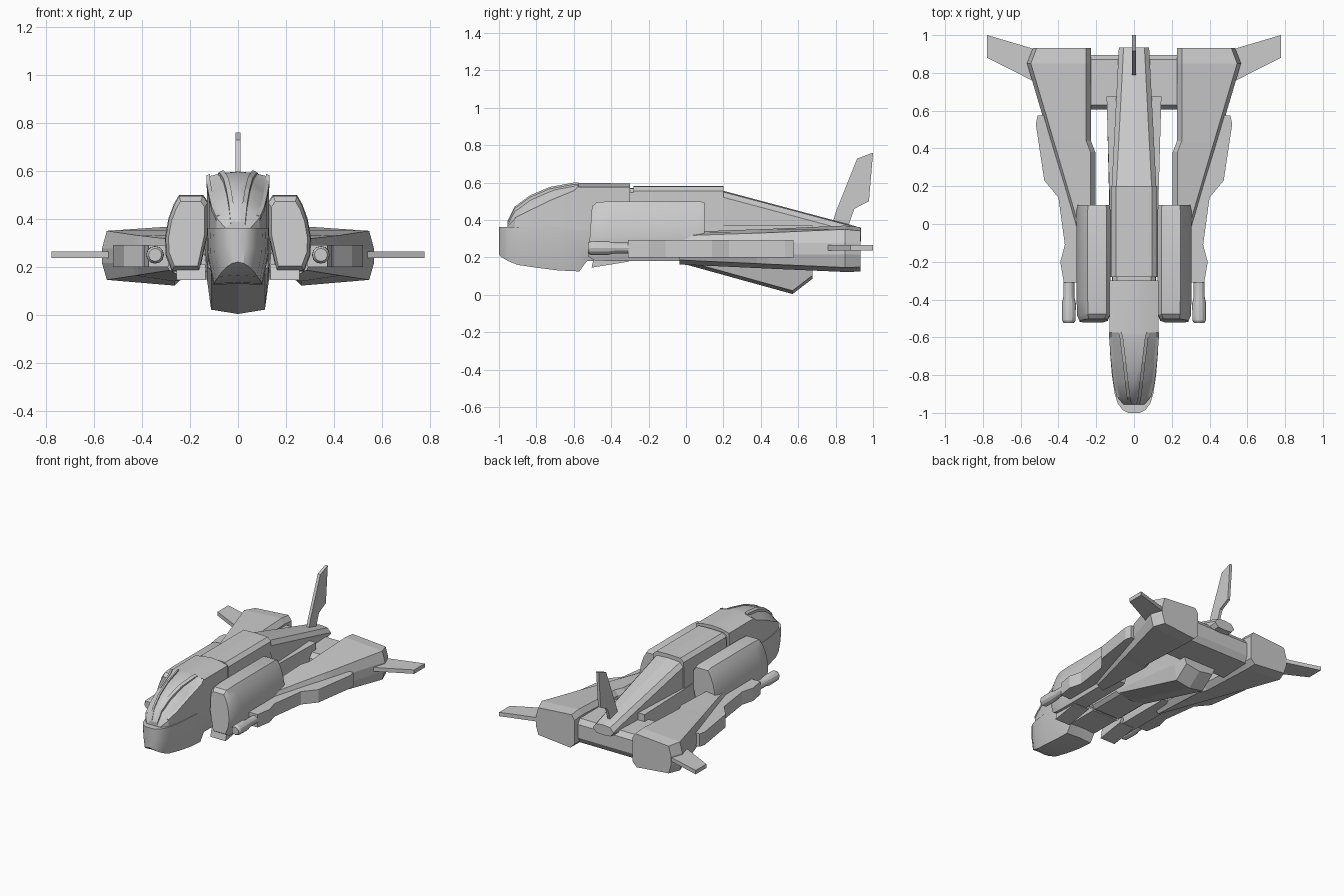
import bpy, bmesh, math

if "Cube" in bpy.data.objects:
    bpy.data.objects.remove(bpy.data.objects["Cube"])


def finish(name, bm, mirror=False, smooth=False):
    bmesh.ops.remove_doubles(bm, verts=bm.verts, dist=1e-5)
    bmesh.ops.recalc_face_normals(bm, faces=bm.faces)
    me = bpy.data.meshes.new(name)
    bm.to_mesh(me)
    bm.free()
    ob = bpy.data.objects.new(name, me)
    bpy.context.collection.objects.link(ob)
    if mirror:
        ob.modifiers.new("Mirror", 'MIRROR')
    if smooth:
        bpy.ops.object.select_all(action='DESELECT')
        ob.select_set(True)
        bpy.context.view_layer.objects.active = ob
        bpy.ops.object.shade_smooth_by_angle(angle=math.radians(28))
    return ob


def loft(name, rings, **kw):
    """Skin closed rings of 3D points and cap both ends."""
    bm = bmesh.new()
    vs = [[bm.verts.new(p) for p in r] for r in rings]
    n = len(rings[0])
    for a, b in zip(vs, vs[1:]):
        for i in range(n):
            j = (i + 1) % n
            bm.faces.new((a[i], a[j], b[j], b[i]))
    bm.faces.new(vs[0])
    bm.faces.new(vs[-1])
    return finish(name, bm, **kw)


def sym(y, half):
    """Full ring from a half section (x, z) running top to bottom."""
    left = [(-x, z) for x, z in reversed(half) if x > 0]
    return [(x, y, z) for x, z in half + left]


def slab_x(name, prof, x0, x1, **kw):   # side profile (y, z)
    return loft(name, [[(x, y, z) for y, z in prof] for x in (x0, x1)], **kw)


def slab_z(name, plan, z0, z1, **kw):   # plan outline (x, y)
    return loft(name, [[(x, y, z) for x, y in plan] for z in (z0, z1)], **kw)


# Lower nose: y, half width, bottom height
chin = [(-1.0, .03, .215), (-.985, .06, .2), (-.95, .086, .18), (-.9, .102, .16),
        (-.8, .117, .145), (-.68, .127, .13), (-.57, .13, .125),
        (-.53, .13, .18), (-.3, .13, .18)]
loft("nose_lower_hull",
     [sym(y, [(0, .362), (w, .362), (w * .97, (.362 + b) / 2), (w * .78, b), (0, b + .005)])
      for y, w, b in chin], smooth=True)

# Upper nose with canopy: y, half width, crown half width, shoulder height, top height
upper = [(-.955, .055, .012, .365, .39), (-.915, .09, .02, .405, .468),
         (-.835, .108, .03, .445, .527), (-.73, .12, .042, .497, .572),
         (-.6, .13, .058, .55, .596), (-.575, .13, .065, .575, .597),
         (-.3, .13, .07, .575, .596)]
loft("nose_upper_hull",
     [sym(y, [(0, t), (c, t - .006), (w, s), (w, .35)]) for y, w, c, s, t in upper],
     smooth=True)

# Canopy frame bars and lower window ledge
loft("canopy_bar", [[(c, y, t + .004), (c + .018, y, t - .006),
                     (c + .018, y, t - .04), (c, y, t - .04)]
                    for y, w, c, s, t in upper[:6]], mirror=True)
loft("canopy_sill", [[(w - .014, y, s + .012), (w + .002, y, s + .006),
                      (w + .002, y, s - .012), (w - .014, y, s - .012)]
                     for y, w, c, s, t in upper[1:6]], mirror=True)

# Middle fuselage, with a narrow collar joint at the front
mid = [(0, .582), (.095, .579), (.122, .555), (.125, .2), (.1, .18), (0, .18)]
loft("mid_fuselage", [sym(y, mid) for y in (-.28, .2)])
loft("fuselage_collar", [sym(y, [(x * .94, .38 + (z - .38) * .95) for x, z in mid])
                         for y in (-.32, -.26)])

# Sloping rear spine: y, top, bottom, half width
spine = [(.2, .556, .2, .118), (.86, .38, .28, .084), (.935, .358, .29, .08)]
loft("rear_spine", [sym(y, [(0, t), (w - .025, t - .006), (w, t - .035),
                            (w, b + .025), (w - .025, b), (0, b - .004)])
                    for y, t, b, w in spine])

# Ventral keel: y, bottom
loft("ventral_keel", [sym(y, [(0, .37), (w, .37), (w, .3), (.128, max(b + .03, .14)),
                              (.112, b + .018), (0, b)])
                      for y, b, w in ((-.03, .17, .125), (.57, .004, .142), (.675, .085, .145))])

# Side engine pods
pod = [(.145, .5), (.245, .5), (.268, .46), (.29, .4), (.304, .32), (.302, .25),
       (.275, .18), (.16, .18), (.125, .34), (.125, .47)]


def pod_ring(y, k, lean):
    return [(.21 + (x - .21) * k, y + lean * (z - .18), .33 + (z - .33) * k) for x, z in pod]


loft("engine_pod", [pod_ring(-.522, .84, .06), pod_ring(-.49, .97, .04),
                    pod_ring(-.4, 1, 0), pod_ring(.075, 1, 0), pod_ring(.1, .95, 0)],
     mirror=True, smooth=True)
slab_x("pod_intake_lip", [(-.49, .21), (-.505, .145), (-.305, .178), (-.29, .21)],
       .135, .255, mirror=True)


# Wing nacelles: y, inner x, outer x, top, bottom
def nacelle_ring(y, xi, xo, t, b):
    return [(x, y, z) for x, z in (
        (xi + .025, t), (xo - .02, t - .02), (xo, (t + b) / 2 + .03), (xo, (t + b) / 2 - .03),
        (xo - .02, b + .024), (xi + .035, b), (xi, b + .035), (xi, t - .035))]


loft("wing_nacelle", [nacelle_ring(*r) for r in (
    (-.035, .205, .305, .335, .162), (.38, .205, .427, .35, .143), (.44, .228, .445, .352, .14),
    (.85, .228, .566, .37, .122), (.932, .228, .535, .362, .124))], mirror=True)

# Cross beam joining the nacelles
slab_x("cross_beam", [(.605, .19), (.63, .148), (.87, .148), (.895, .19),
                      (.895, .285), (.87, .32), (.63, .32), (.605, .285)], -.25, .25)

# Stepped weapon rails along the nacelles
slab_z("weapon_rail", [(.29, -.31), (.372, -.31), (.39, -.2), (.366, -.11), (.4, .14),
                       (.475, .23), (.52, .53), (.51, .575), (.44, .575), (.29, .05)],
       .2, .292, mirror=True)

# Guns
loft("gun", [[(.345 + r * math.cos(a * math.pi / 6), y, .25 + r * math.sin(a * math.pi / 6))
              for a in range(12)]
             for y, r in ((-.525, .027), (-.51, .036), (-.42, .037), (-.385, .029), (-.28, .029))],
     mirror=True, smooth=True)

# Tail fins
slab_z("side_tail_fin", [(.48, .912), (.777, 1.0), (.777, .88), (.53, .755)],
       .237, .265, mirror=True)
slab_x("vertical_tail_fin", [(.78, .37), (.8, .44), (.915, .728), (1.0, .76), (.978, .5),
                             (.9, .46), (.865, .36)], -.01, .01)
